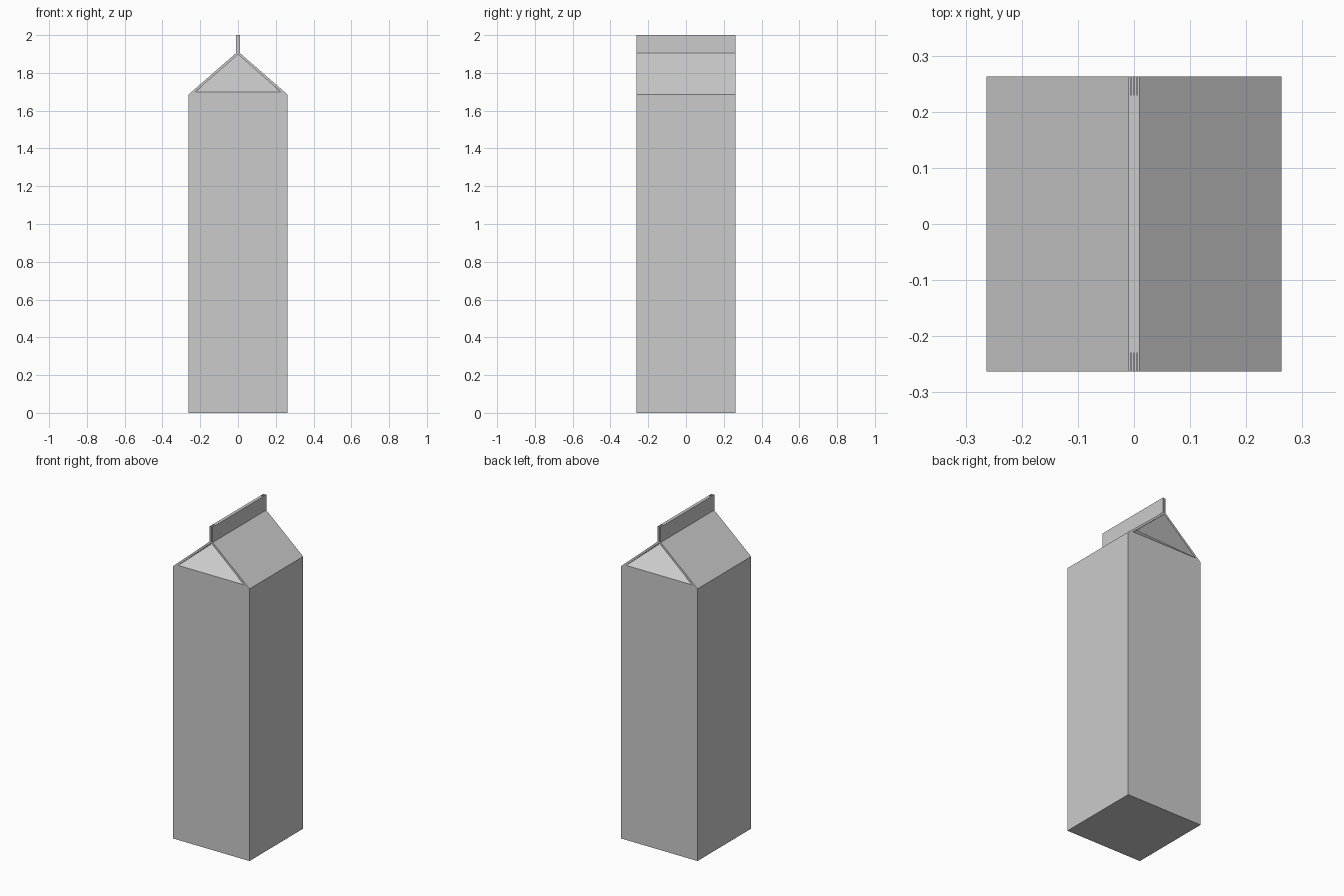
import bpy, bmesh

if "Cube" in bpy.data.objects:
    bpy.data.objects.remove(bpy.data.objects["Cube"])

H = 0.2625          # half width of the carton
EAVE, RIDGE, TOP = 1.685, 1.905, 2.0


def make_object(name, bm):
    bmesh.ops.recalc_face_normals(bm, faces=bm.faces)
    mesh = bpy.data.meshes.new(name)
    bm.to_mesh(mesh)
    bm.free()
    obj = bpy.data.objects.new(name, mesh)
    bpy.context.collection.objects.link(obj)
    return obj


def box(name, x0, x1, y0, y1, z0, z1):
    bm = bmesh.new()
    bmesh.ops.create_cube(bm, size=1)
    for v in bm.verts:
        v.co.x = x1 if v.co.x > 0 else x0
        v.co.y = y1 if v.co.y > 0 else y0
        v.co.z = z1 if v.co.z > 0 else z0
    return make_object(name, bm)


# Body and gable roof: one profile extruded front to back
bm = bmesh.new()
profile = [(-H, 0), (H, 0), (H, EAVE), (0.01, RIDGE), (-0.01, RIDGE), (-H, EAVE)]
face = bm.faces.new([bm.verts.new((x, -H, z)) for x, z in profile])
ext = bmesh.ops.extrude_face_region(bm, geom=[face])
moved = [g for g in ext["geom"] if isinstance(g, bmesh.types.BMVert)]
bmesh.ops.translate(bm, verts=moved, vec=(0, 2 * H, 0))
carton = make_object("carton_body", bm)

# Folded-in gable ends: sloping gussets cut under the roof panels
for side, label in ((-1, "front"), (1, "back")):
    bm = bmesh.new()
    points = [(-0.225, 0.30, 1.70), (0.225, 0.30, 1.70), (0, 0.30, 1.897),
              (-0.225, H, 1.70), (0.225, H, 1.70), (0, 0.025, 1.897)]
    for x, y, z in points:
        bm.verts.new((x, side * y, z))
    bmesh.ops.convex_hull(bm, input=bm.verts)
    cutter = make_object(label + "_gusset_cutter", bm)
    cutter.hide_render = True
    cutter.hide_set(True)
    mod = carton.modifiers.new(label + "_gusset", "BOOLEAN")
    mod.operation = "DIFFERENCE"
    mod.solver = "EXACT"
    mod.object = cutter

# Apply the cuts and remove the helpers
dg = bpy.context.evaluated_depsgraph_get()
result = bpy.data.meshes.new_from_object(carton.evaluated_get(dg))
carton.modifiers.clear()
carton.data = result
for obj in [o for o in bpy.data.objects if o.name.endswith("cutter")]:
    bpy.data.objects.remove(obj)

# Sealed top fin: solid middle, with folded paper layers at each end
box("top_fin", -0.01, 0.01, -0.23, 0.23, RIDGE - 0.008, TOP)
for side, label in ((-1, "front"), (1, "back")):
    y0, y1 = sorted((side * 0.23, side * H))
    for i in range(4):
        x = -0.01 + i * 0.0054
        box(f"{label}_fin_layer_{i + 1}", x, x + 0.0038, y0, y1, RIDGE - 0.008, TOP)
